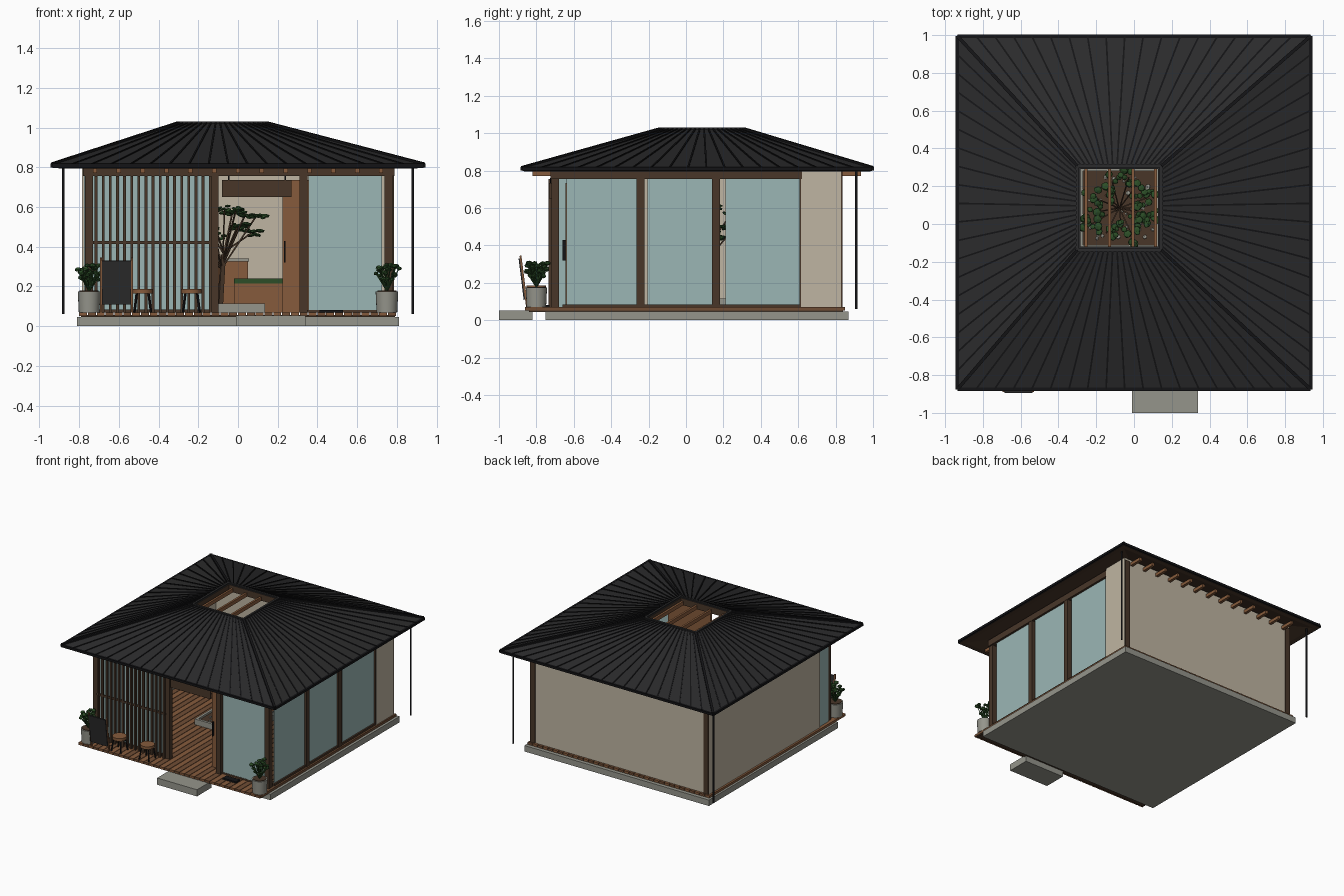
import bpy, bmesh, math, random
from mathutils import Vector, Matrix

random.seed(4)
if "Cube" in bpy.data.objects:
    bpy.data.objects.remove(bpy.data.objects["Cube"], do_unlink=True)


def material(name, r, g, b):
    m = bpy.data.materials.new(name)
    m.use_nodes = True
    m.diffuse_color = (r, g, b, 1)
    m.node_tree.nodes["Principled BSDF"].inputs["Base Color"].default_value = (r, g, b, 1)
    return m


CREAM = material("cream plaster", .52, .46, .36)
GLASS = material("blue glass", .33, .47, .46)
DARK = material("dark timber", .065, .037, .022)
WOOD = material("warm wood", .24, .105, .045)
DECK = material("deck wood", .16, .075, .035)
STONE = material("concrete", .30, .30, .26)
ROOF = material("charcoal roof", .024, .024, .025)
BLACK = material("black metal", .007, .007, .008)
LEAF = material("leaf green", .025, .075, .02)


def finish(name, bm, *mats):
    mesh = bpy.data.meshes.new(name)
    bm.to_mesh(mesh)
    bm.free()
    for m in mats:
        mesh.materials.append(m)
    ob = bpy.data.objects.new(name, mesh)
    bpy.context.collection.objects.link(ob)
    return ob


def boxes(name, mat, *specs):
    """Boxes given as (x0, x1, y0, y1, z0, z1), joined in one object."""
    bm = bmesh.new()
    for x0, x1, y0, y1, z0, z1 in specs:
        mid = Vector((x0 + x1, y0 + y1, z0 + z1)) / 2
        bmesh.ops.create_cube(bm, size=1, matrix=Matrix.Translation(mid) @ Matrix.Diagonal((x1 - x0, y1 - y0, z1 - z0, 1)))
    return finish(name, bm, mat)


def beams(name, mat, pairs, w, h=None):
    """Straight bars between pairs of points."""
    bm = bmesh.new()
    for p, q in pairs:
        p, q = Vector(p), Vector(q)
        d = q - p
        rot = d.to_track_quat('Z', 'Y').to_matrix().to_4x4()
        bmesh.ops.create_cube(bm, size=1, matrix=Matrix.Translation((p + q) / 2) @ rot @ Matrix.Diagonal((w, h or w, d.length, 1)))
    return finish(name, bm, mat)


def cone(name, mat, x, y, z0, z1, r0, r1, sides=24):
    bm = bmesh.new()
    bmesh.ops.create_cone(bm, cap_ends=True, segments=sides, radius1=r0, radius2=r1, depth=z1 - z0,
                          matrix=Matrix.Translation((x, y, (z0 + z1) / 2)))
    for f in bm.faces:
        f.smooth = len(f.verts) == 4
    return finish(name, bm, mat)


def clumps(name, mat, spots, flat):
    """Faceted blobs given as (point, radius)."""
    bm = bmesh.new()
    for p, r in spots:
        tilt = Matrix.Rotation(random.uniform(-.4, .4), 4, 'X') @ Matrix.Rotation(random.uniform(-.4, .4), 4, 'Y')
        bmesh.ops.create_icosphere(bm, subdivisions=1, radius=r,
                                   matrix=Matrix.Translation(p) @ tilt @ Matrix.Diagonal((1, 1, flat, 1)))
    return finish(name, bm, mat)


# Ground slab, entrance step and deck boards
FLOOR = .07
boxes("ground_slab", STONE, (-.81, .81, -.75, .87, 0, .047))
boxes("entrance_step", STONE, (-.01, .34, -1, -.82, 0, .053))
boards, pitch = 36, 1.6 / 36
for name, mat, first in (("deck_boards_light", WOOD, 0), ("deck_boards_dark", DECK, 1)):
    boxes(name, mat, *[(-.8 + i * pitch, -.8 + (i + .9) * pitch, -.86, .85, .052, FLOOR) for i in range(first, boards, 2)])
boxes("deck_joists", DARK, (-.79, .79, -.84, .84, .045, .056))

# Solid walls with corner trims
boxes("back_wall", CREAM, (-.785, .785, .8, .83, FLOOR, .82))
boxes("side_wall", CREAM, (-.785, -.755, -.56, .8, FLOOR, .82))
boxes("side_wall_return", CREAM, (.755, .785, .615, .8, FLOOR, .82))
boxes("corner_trims", DARK, (.74, .782, .83, .838, FLOOR, .8), (-.782, -.74, .83, .838, FLOOR, .8))

# Timber frame
front_posts = [(x - .02, x + .02, -.72, -.68, FLOOR, .76) for x in (-.75, -.117, .33, .757)]
side_posts = [(.74, .785, y - .021, y + .021, FLOOR, .76) for y in (-.243, .16)]
boxes("posts", DARK, *front_posts, *side_posts)
boxes("top_beams", DARK, (-.78, .78, -.725, -.675, .755, .805), (.74, .787, -.72, .62, .755, .805),
      (-.78, -.75, -.72, -.55, .755, .805))
boxes("window_sills", DARK, (.745, .782, -.66, .62, FLOOR, .085), (.35, .74, -.7, -.68, FLOOR, .082),
      (-.73, -.13, -.7, -.68, FLOOR, .085), (.745, .782, .607, .619, FLOOR, .76))

# Glazing
boxes("front_glass", GLASS, (.355, .725, -.698, -.69, .08, .755), (-.73, -.135, -.69, -.682, .08, .755))
boxes("side_glass", GLASS, *[(.762, .77, a, b, .085, .755) for a, b in ((-.64, -.264), (-.205, .14), (.21, .61))])
boxes("corner_glass", GLASS, (-.775, -.767, -.68, -.56, FLOOR, .755))

# Slatted screen, sign board and sliding door
slats = 17
boxes("screen_slats", DARK, *[(x - .007, x + .007, -.735, -.718, FLOOR, .755)
                              for x in (-.715 + i * .575 / (slats - 1) for i in range(slats))])
boxes("screen_rail", DARK, (-.73, -.13, -.73, -.72, .415, .43))
boxes("sign_board", DARK, (-.08, .27, -.732, -.716, .65, .735))
boxes("sign_hangers", BLACK, *[(x, x + .006, -.727, -.721, .73, .76) for x in (-.05, .235)])
boxes("sliding_door", WOOD, (.225, .6, -.645, -.63, FLOOR, .735))
boxes("door_handle", BLACK, (.232, .24, -.66, -.645, .32, .43))

# Roof shell around the skylight opening
CX, CY = -.078, .085


def ring(half, z, cx=CX, cy=CY):
    return [Vector((cx + sx * half, cy + sy * half, z)) for sx, sy in ((-1, -1), (1, -1), (1, 1), (-1, 1))]


eave, crown = ring(.935, .815, 0, .06), ring(.222, 1.022)
loops = [eave, crown, ring(.205, 1.022), ring(.205, .97), ring(.9, .795, 0, .06), ring(.935, .797, 0, .06)]
bm = bmesh.new()
vs = [[bm.verts.new(p) for p in loop] for loop in loops]
for a, b in zip(vs, vs[1:] + vs[:1]):
    for i in range(4):
        j = (i + 1) % 4
        bm.faces.new((a[i], a[j], b[j], b[i]))
bmesh.ops.recalc_face_normals(bm, faces=bm.faces)
bm.normal_update()
for f in bm.faces:
    f.material_index = 1 if f.normal.z < -.3 or (abs(f.normal.z) < .1 and f.calc_center_median().z > .9) else 0
finish("roof", bm, ROOF, DARK)

# Standing seams, hips, eave edge and opening frame
seams, hips, edges, frame = [], [], [], []
for i in range(4):
    j = (i + 1) % 4
    hips.append((crown[i], eave[i]))
    edges.append((eave[i] - Vector((0, 0, .006)), eave[j] - Vector((0, 0, .006))))
    frame.append((crown[i], crown[j]))
    for k in range(1, 19):
        seams.append((crown[i].lerp(crown[j], k / 19), eave[i].lerp(eave[j], k / 19)))
beams("roof_seams", BLACK, seams, .009)
beams("roof_hips", BLACK, hips, .018)
beams("eave_trim", BLACK, edges, .018)
beams("opening_frame", ROOF, frame, .016)
boxes("skylight_bars", WOOD, *[(x - .008, x + .008, CY - .205, CY + .205, .97, 1) for x in (-.255, -.13, -.005, .115)])

# Rafter tails and rear downpipes
tails = [-.72 + i * .12 for i in range(13)]
boxes("rafter_tails", WOOD, *[(x - .011, x + .011, a, b, .772, .797) for x in tails for a, b in ((-.82, -.68), (.8, .935))])
for x in (-.88, .88):
    cone("downpipe", BLACK, x, .91, .06, .81, .007, .007, 10)

# Courtyard bed with pebbles
boxes("courtyard_curb", STONE, (-.29, .135, -.13, -.11, FLOOR, .115), (-.29, .135, .28, .3, FLOOR, .115),
      (-.29, -.27, -.11, .28, FLOOR, .115), (.115, .135, -.11, .28, FLOOR, .115))
boxes("soil_bed", DARK, (-.27, .115, -.11, .28, FLOOR, .1))
clumps("pebbles", STONE, [(Vector((random.uniform(-.25, .1), random.uniform(-.1, .26), .102)), random.uniform(.007, .015))
                          for i in range(30)], .6)

# Courtyard tree
base, fork = Vector((-.09, .08, .09)), Vector((-.075, .085, .36))
limbs, leaves = [(base, fork)], []
for i in range(14):
    a, reach = i * 2.4, .06 + .12 * math.sqrt((i + .5) / 14)
    tip = Vector((CX + reach * math.cos(a), CY + reach * math.sin(a), random.uniform(.44, .62)))
    limbs.append((fork.lerp(base, random.uniform(-.1, .3)), tip))
    for k in range(7):
        off = Vector([random.uniform(-.045, .045) for n in range(2)] + [random.uniform(-.015, .015)])
        leaves.append((tip + off, random.uniform(.014, .026)))
beams("tree_branches", DARK, limbs[1:], .007)
beams("tree_trunk", DARK, limbs[:1], .022)
clumps("tree_foliage", LEAF, leaves, .4)

# Indoor furniture
boxes("bench", WOOD, (-.02, .225, .5, .72, FLOOR, .215))
boxes("bench_cushion", LEAF, (-.02, .225, .5, .72, .215, .24))
boxes("counter", WOOD, (-.5, .05, .72, .79, FLOOR, .325))
boxes("counter_top", STONE, (-.51, .055, .71, .795, .325, .34))

# Planters with bushy plants
for x in (-.75, .75):
    cone("planter", STONE, x, -.8, FLOOR, .175, .052, .057)
    cone("planter_soil", DARK, x, -.8, .17, .179, .048, .048)
    stems, spots = [], []
    for i in range(22):
        a, r = i * 2.4, .062 * math.sqrt((i + .5) / 22)
        tip = Vector((x + r * math.cos(a), -.8 + r * math.sin(a), random.uniform(.235, .315)))
        stems.append(((x, -.8, .175), tip))
        spots.append((tip, random.uniform(.013, .021)))
    beams("plant_stems", LEAF, stems, .005)
    clumps("plant_leaves", LEAF, spots, .65)

# Stools
for x in (-.48, -.235):
    cone("stool_seat", WOOD, x, -.8, .165, .187, .052, .052)
    beams("stool_legs", BLACK, [((x + .03 * a, -.8 + .03 * b, .165), (x + .042 * a, -.8 + .042 * b, FLOOR))
                                for a in (-1, 1) for b in (-1, 1)], .009)

# Leaning menu board and door mat
beams("board_frame", WOOD, [((x, -.85, FLOOR), (x, -.885, .345)) for x in (-.69, -.535)], .01)
beams("board_panel", ROOF, [((-.612, -.863, .11), (-.612, -.89, .33))], .148, .01)
boxes("door_mat", BLACK, (.41, .53, -.78, -.73, FLOOR, .082))
